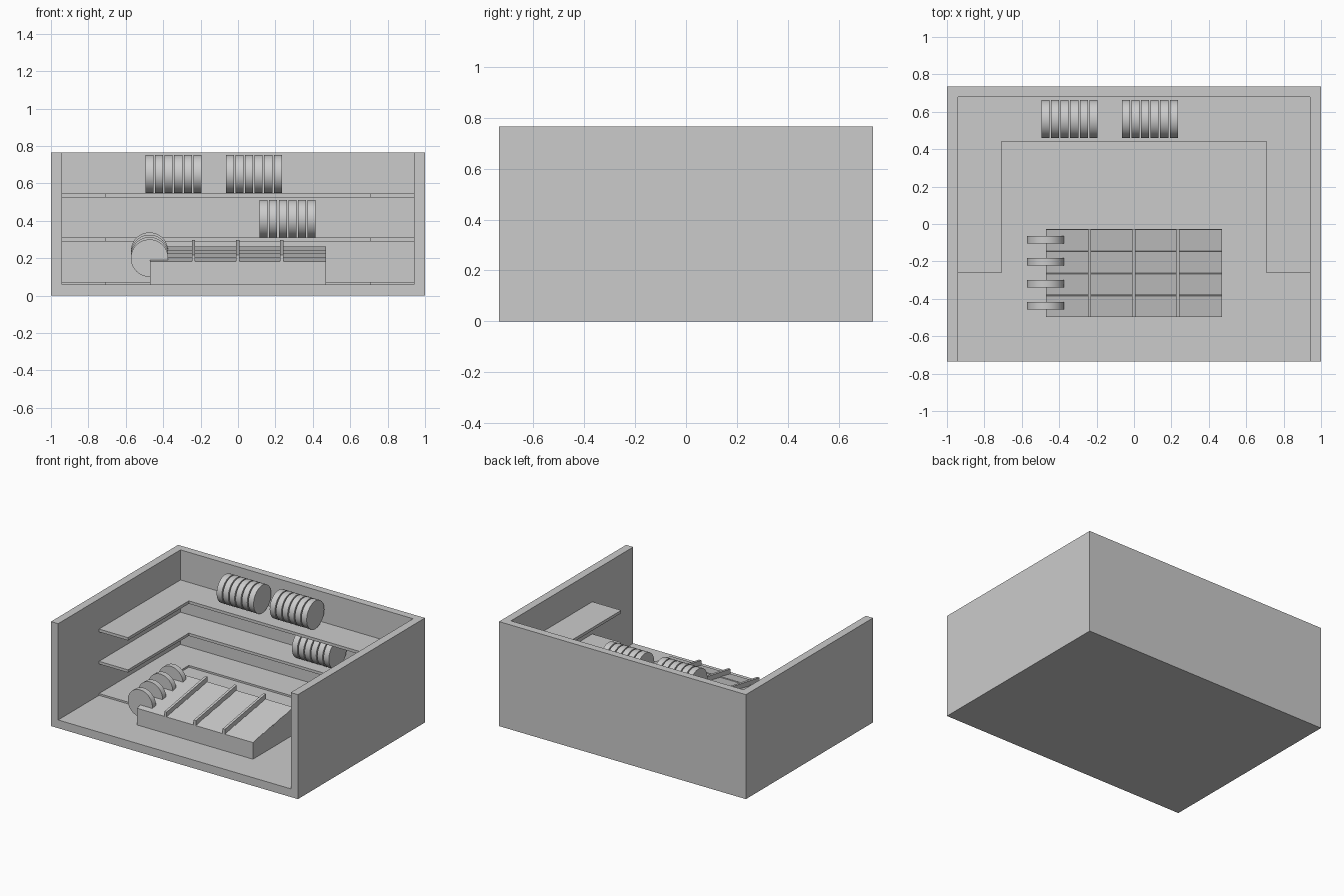
import bpy, bmesh, math
from mathutils import Matrix, Vector

if "Cube" in bpy.data.objects:
    bpy.data.objects.remove(bpy.data.objects["Cube"])


def finish(name, bm, smooth=False):
    bmesh.ops.recalc_face_normals(bm, faces=bm.faces)
    me = bpy.data.meshes.new(name)
    bm.to_mesh(me)
    bm.free()
    ob = bpy.data.objects.new(name, me)
    bpy.context.collection.objects.link(ob)
    if smooth:
        bpy.ops.object.select_all(action='DESELECT')
        ob.select_set(True)
        bpy.context.view_layer.objects.active = ob
        bpy.ops.object.shade_smooth_by_angle(angle=math.radians(35))
    return ob


def box(name, x0, x1, y0, y1, z0, z1):
    bm = bmesh.new()
    bmesh.ops.create_cube(bm, size=1)
    for v in bm.verts:
        v.co = (x1 if v.co.x > 0 else x0, y1 if v.co.y > 0 else y0,
                z1 if v.co.z > 0 else z0)
    return finish(name, bm)


def prism(name, pts, vec):
    """Extrude a closed 3D outline along a vector."""
    bm = bmesh.new()
    face = bm.faces.new([bm.verts.new(p) for p in pts])
    ext = bmesh.ops.extrude_face_region(bm, geom=[face])
    moved = [g for g in ext['geom'] if isinstance(g, bmesh.types.BMVert)]
    bmesh.ops.translate(bm, verts=moved, vec=Vector(vec))
    if len([f for f in bm.faces if len(f.verts) == len(pts)]) < 2:
        bm.faces.new([bm.verts[i] for i in range(len(pts))])
    return finish(name, bm)


def disc(name, centre, radius, width, axis):
    bm = bmesh.new()
    rot = Matrix.Rotation(math.pi / 2, 4, 'Y' if axis == 'x' else 'X')
    bmesh.ops.create_cone(bm, cap_ends=True, segments=48, radius1=radius,
                          radius2=radius, depth=width,
                          matrix=Matrix.Translation(centre) @ rot)
    return finish(name, bm, True)


# Room shell: open at the front and top
W, D, H, FLOOR = 1.0, 0.735, 0.765, 0.06
room = box("room_shell", -W, W, -D, D, 0, H)
cutter = box("room_cutter", -0.942, 0.942, -1.0, 0.68, FLOOR, 1.0)
cutter.hide_render = True
mod = room.modifiers.new("hollow", 'BOOLEAN')
mod.operation = 'DIFFERENCE'
mod.solver = 'EXACT'
mod.object = cutter
bpy.context.view_layer.objects.active = room
bpy.ops.object.modifier_apply(modifier=mod.name)
bpy.data.objects.remove(cutter)

# U-shaped wall shelves
half = [(0.942, 0.68), (0.942, -0.262), (0.708, -0.262), (0.708, 0.442)]
outline = half + [(-x, y) for x, y in reversed(half)]
for i, (z0, z1) in enumerate([(0.055, 0.073), (0.289, 0.309), (0.524, 0.545)]):
    prism(f"shelf_{i + 1}", [(x, y, z0) for x, y in outline], (0, 0, z1 - z0))

# Stacks of round discs lying on the back shelves
for s, (x0, z) in enumerate([(-0.495, 0.65), (-0.065, 0.65), (0.115, 0.41)]):
    for i in range(6):
        disc(f"stack_{s + 1}_disc_{i + 1}", (x0 + 0.022 + i * 0.0512, 0.561, z),
             0.102, 0.043, 'x')

# Display stand: four rising rows with slanted tops
Y0, ROW, STEP = -0.498, 0.118, 0.019
for i in range(4):
    y, z = Y0 + i * ROW, i * STEP
    prism(f"stand_row_{i + 1}",
          [(-0.47, y, FLOOR), (-0.47, y + ROW, FLOOR),
           (-0.47, y + ROW, 0.187 + z), (-0.47, y + ROW - 0.004, 0.205 + z),
           (-0.47, y, 0.182 + z)], (0.94, 0, 0))

# Sloping dividers across the stand
for i, x in enumerate((-0.238, -0.002, 0.234)):
    prism(f"stand_divider_{i + 1}",
          [(x - 0.009, Y0, 0.175), (x - 0.009, -0.026, 0.255),
           (x - 0.009, -0.026, 0.298), (x - 0.009, Y0, 0.218)], (0.018, 0, 0))

# Upright discs along the left end of the stand
for i in range(4):
    disc(f"stand_disc_{i + 1}", (-0.473, -0.437 + i * ROW, 0.2 + i * 0.0125),
         0.1, 0.04, 'y')
